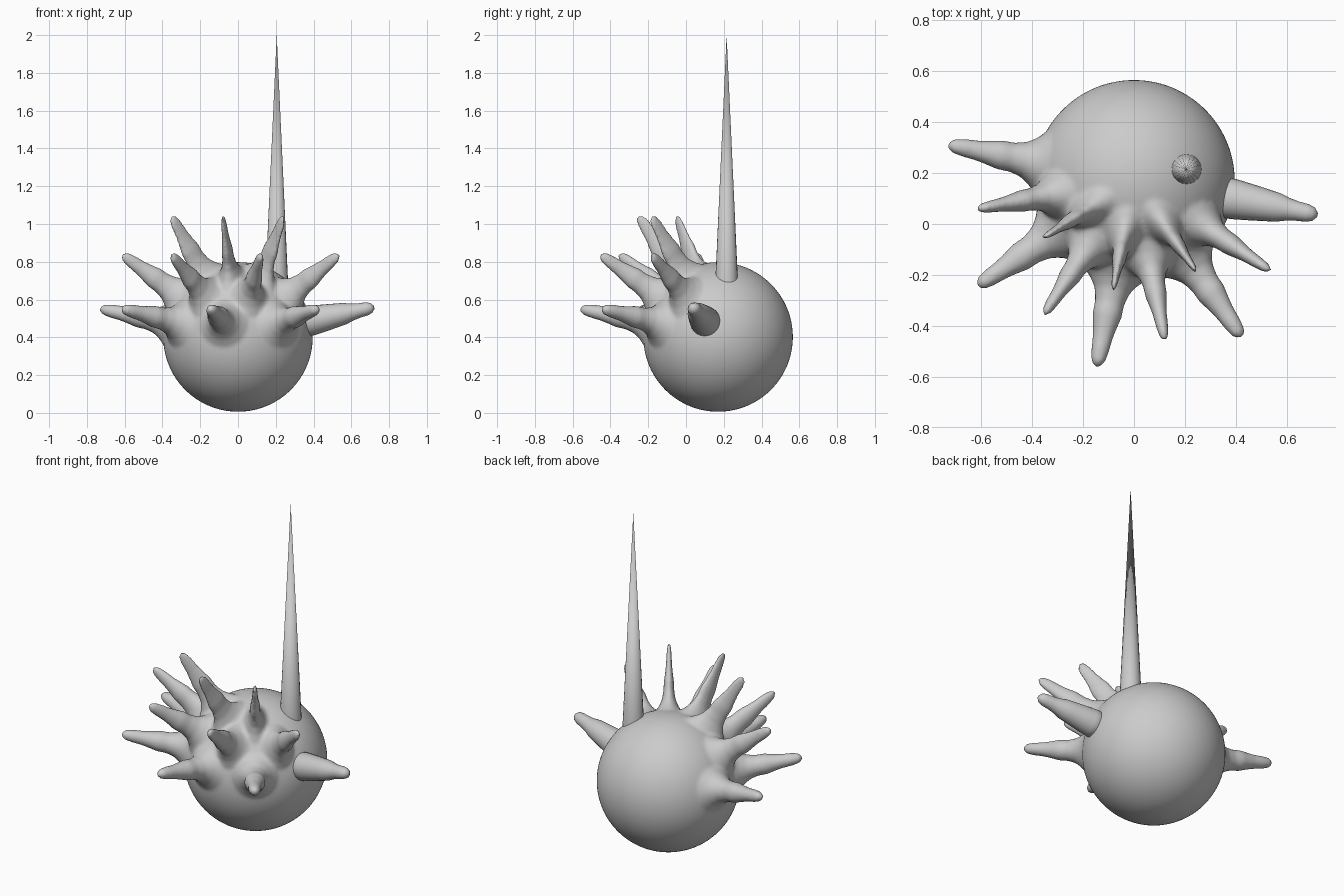
import bpy, bmesh, math
from mathutils import Vector, Matrix

cube = bpy.data.objects.get("Cube")
if cube:
    bpy.data.objects.remove(cube)

grey = bpy.data.materials.new("plain grey")
grey.use_nodes = True
colour = (0.6, 0.6, 0.6, 1)
grey.diffuse_color = colour
grey.node_tree.nodes["Principled BSDF"].inputs["Base Color"].default_value = colour

CENTRE = Vector((0, 0.17, 0.402))
RADIUS = 0.396


def make_object(name, bm):
    bmesh.ops.recalc_face_normals(bm, faces=bm.faces)
    mesh = bpy.data.meshes.new(name)
    bm.to_mesh(mesh)
    bm.free()
    mesh.materials.append(grey)
    for p in mesh.polygons:
        p.use_smooth = True
    obj = bpy.data.objects.new(name, mesh)
    bpy.context.collection.objects.link(obj)
    return obj


def add_horn(bm, start, tip, profile, thin=1.0, sides=24):
    """Lathe (distance, radius) pairs along start-tip, flattened sideways."""
    axis = (tip - start).normalized()
    side = axis.cross(Vector((0, 0, 1))).normalized()
    up = side.cross(axis)
    rings = []
    for i, (d, r) in enumerate(profile):
        # the flattening grows towards the tip
        k = thin ** (0.5 + 1.0 * i / (len(profile) - 1))
        rings.append([bm.verts.new(start + axis * d
                      + side * (r * k * math.cos(a)) + up * (r * math.sin(a)))
                      for a in (2 * math.pi * j / sides for j in range(sides))])
    for a, b in zip(rings, rings[1:]):
        for j in range(sides):
            n = (j + 1) % sides
            bm.faces.new((a[j], a[n], b[n], b[j]))
    bm.faces.new(rings[0])
    bm.faces.new(rings[-1])


# Ball with the horns grown out of it
body = bmesh.new()
bmesh.ops.create_uvsphere(body, u_segments=96, v_segments=64, radius=RADIUS,
                          matrix=Matrix.Translation(CENTRE))
flared = [(0.3, 0.19), (0.345, 0.165), (0.38, 0.125), (0.41, 0.095),
          (0.45, 0.07), (0.5, 0.058), (0.55, 0.058), (0.59, 0.049),
          (0.64, 0.04), (0.7, 0.035), (0.74, 0.028), (0.762, 0.012)]
tiers = [
    (0.55, 1.0, [(-0.725, 0.31), (-0.61, -0.24), (-0.145, -0.555), (0.42, -0.44)]),
    (0.835, 0.75, [(-0.61, 0.06), (-0.35, -0.35), (0.12, -0.45), (0.53, -0.18)]),
    (1.04, 0.5, [(-0.35, -0.05), (-0.08, -0.25), (0.24, -0.18)]),
]
for z, thin, tips in tiers:
    for x, y in tips:
        tip = Vector((x, y, z))
        scale = (tip - CENTRE).length / 0.757
        profile = [(d * (1 + (scale - 1) * i / 11), r)
                   for i, (d, r) in enumerate(flared)]
        add_horn(body, CENTRE, tip, profile, thin)
body_obj = make_object("horned_ball", body)
remesh = body_obj.modifiers.new("blend", "REMESH")
remesh.mode = "VOXEL"
remesh.voxel_size = 0.01
remesh.use_smooth_shade = True
smooth = body_obj.modifiers.new("soften", "SMOOTH")
smooth.factor = 0.5
smooth.iterations = 6

# Separate horn set into the left side
horn = bmesh.new()
plain = [(0, 0.083), (0.08, 0.078), (0.15, 0.07), (0.21, 0.062), (0.25, 0.057),
         (0.29, 0.045), (0.33, 0.038), (0.37, 0.035), (0.395, 0.027), (0.41, 0.01)]
add_horn(horn, Vector((0.325, 0.11, 0.475)), Vector((0.725, 0.035, 0.56)), plain)
make_object("left_horn", horn)

# Tall needle on top
spike = bmesh.new()
bmesh.ops.create_cone(spike, cap_ends=True, segments=20, radius1=0.062, radius2=0,
                      depth=1.35, matrix=Matrix.Translation((0.205, 0.215, 1.325)))
spike_obj = make_object("tall_spike", spike)

bpy.ops.object.select_all(action="DESELECT")
spike_obj.select_set(True)
bpy.context.view_layer.objects.active = spike_obj
bpy.ops.object.shade_smooth_by_angle(angle=math.radians(40))
